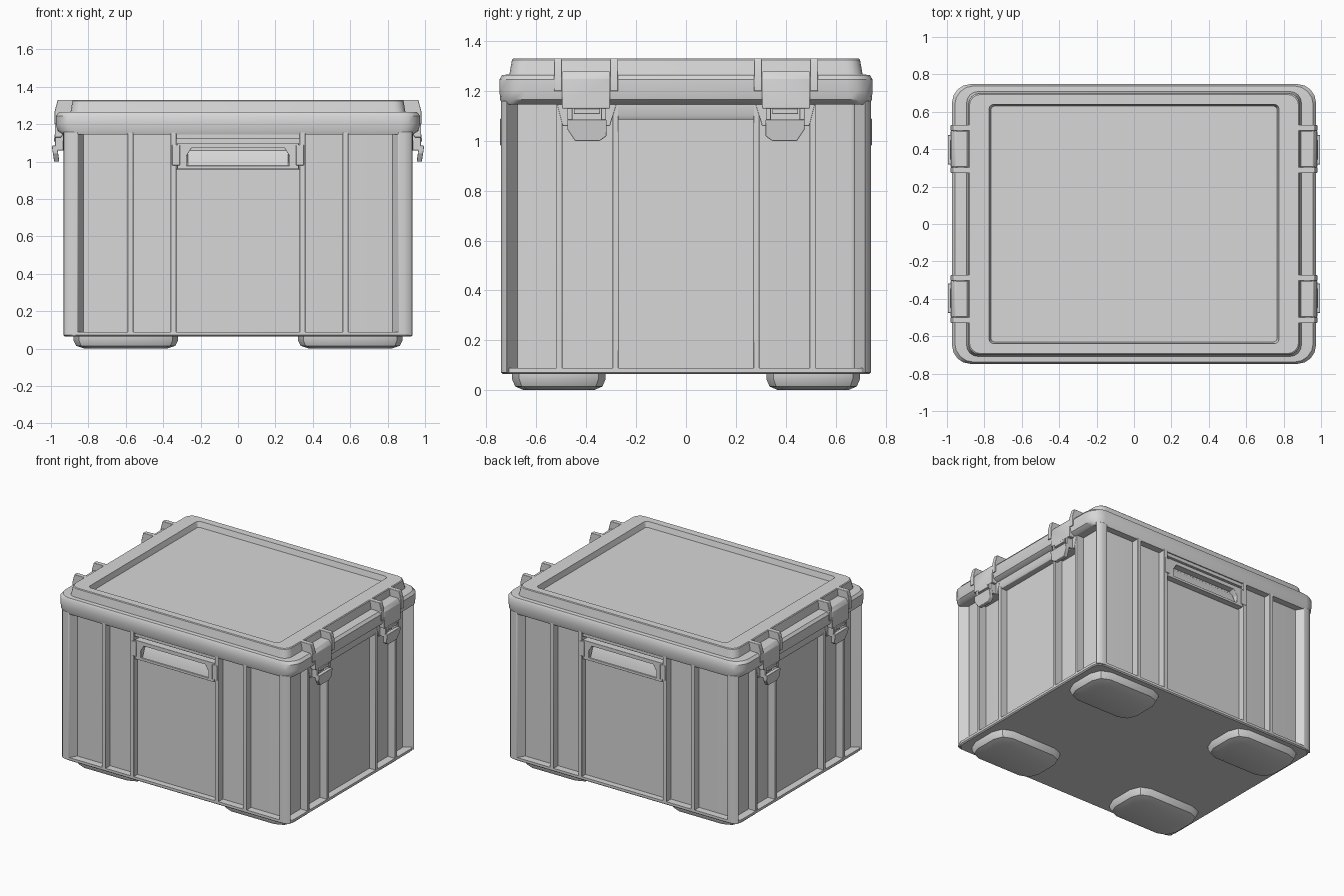
import bpy, bmesh, math
from mathutils import Vector

old = bpy.data.objects.get("Cube")
if old:
    bpy.data.objects.remove(old, do_unlink=True)

grey = bpy.data.materials.new("light_grey_plastic")
grey.use_nodes = True
COLOUR = (0.68, 0.68, 0.68, 1)
grey.diffuse_color = COLOUR
grey.node_tree.nodes["Principled BSDF"].inputs["Base Color"].default_value = COLOUR


def finish(name, bm, bevel=0.0):
    bmesh.ops.recalc_face_normals(bm, faces=bm.faces)
    mesh = bpy.data.meshes.new(name)
    bm.to_mesh(mesh)
    bm.free()
    mesh.materials.append(grey)
    obj = bpy.data.objects.new(name, mesh)
    bpy.context.collection.objects.link(obj)
    if bevel:
        mod = obj.modifiers.new("Soft edges", 'BEVEL')
        mod.width, mod.segments = bevel, 2
    bpy.ops.object.select_all(action='DESELECT')
    bpy.context.view_layer.objects.active = obj
    obj.select_set(True)
    bpy.ops.object.shade_smooth_by_angle(angle=math.radians(35))


def box(name, x, y, z, bevel=0.003):
    bm = bmesh.new()
    bmesh.ops.create_cube(bm, size=1)
    for v in bm.verts:
        for i, (lo, hi) in enumerate((x, y, z)):
            v.co[i] = lo if v.co[i] < 0 else hi
    finish(name, bm, bevel)


def loft(name, rings, steps=4, centre=(0, 0)):
    """Skin rounded rectangles given as half x, half y, corner radius, z."""
    bm = bmesh.new()
    loops = []
    for hx, hy, r, z in rings:
        loop = []
        for q, (sx, sy) in enumerate(((1, 1), (-1, 1), (-1, -1), (1, -1))):
            for k in range(steps + 1):
                a = (q + k / steps) * math.pi / 2
                loop.append(bm.verts.new((centre[0] + sx * (hx - r) + r * math.cos(a),
                                          centre[1] + sy * (hy - r) + r * math.sin(a), z)))
        loops.append(loop)
    n = len(loops[0])
    for a, b in zip(loops, loops[1:]):
        for i in range(n):
            bm.faces.new((a[i], a[(i + 1) % n], b[(i + 1) % n], b[i]))
    bm.faces.new(loops[0])
    bm.faces.new(loops[-1])
    finish(name, bm)


def extrude(name, bm, faces, direction, bevel=0.003):
    new = bmesh.ops.extrude_face_region(bm, geom=faces)["geom"]
    bmesh.ops.translate(bm, vec=Vector(direction),
                        verts=[g for g in new if isinstance(g, bmesh.types.BMVert)])
    finish(name, bm, bevel)


def prism(name, points, direction):
    """Extrude a flat outline along a direction."""
    bm = bmesh.new()
    face = bm.faces.new([bm.verts.new(p) for p in points])
    extrude(name, bm, [face], direction)


def span(s, a, b):
    return tuple(sorted((s * a, s * b)))


# Recessed container walls, bottom flange and lid with rim and sunken top
loft("container_walls", [(0.875, 0.69, 0.03, 0.07), (0.875, 0.69, 0.03, 1.2)])
loft("bottom_flange", [(0.925, 0.734, 0.06, 0.065), (0.933, 0.742, 0.065, 0.072),
                       (0.933, 0.742, 0.065, 0.09)])
loft("lid", [(0.935, 0.738, 0.06, 1.145), (0.965, 0.745, 0.09, 1.165),
             (0.973, 0.748, 0.1, 1.2), (0.973, 0.748, 0.1, 1.245),
             (0.958, 0.738, 0.1, 1.264), (0.895, 0.708, 0.06, 1.266),
             (0.885, 0.698, 0.06, 1.325), (0.88, 0.693, 0.06, 1.33),
             (0.775, 0.64, 0.025, 1.33), (0.765, 0.63, 0.02, 1.29)])

for sx in (-1, 1):
    side = "left" if sx > 0 else "right"
    for sy in (-1, 1):
        tag = side + ("_back" if sy > 0 else "_front")

        # Rounded corner post with sloping flanks
        outline = [(0.82, 0.68), (0.858, 0.742), (0.888, 0.742), (0.916, 0.734),
                   (0.933, 0.718), (0.865, 0.672)]
        prism("corner_post_" + tag, [(sx * x, sy * y, 0.07) for x, y in outline], (0, 0, 1.09))

        # Upright ribs on the long and short walls
        for i, x in enumerate((0.33, 0.56)):
            box(f"wall_rib_{tag}_{i}", span(sx, x, x + 0.03), span(sy, 0.68, 0.742), (0.07, 1.16))
        for i, y in enumerate((0.27, 0.495)):
            box(f"end_rib_{tag}_{i}", span(sx, 0.86, 0.933), span(sy, y, y + 0.025), (0.07, 1.16))

        # Tapered foot
        loft("foot_" + tag, [(0.22, 0.14, 0.08, 0), (0.265, 0.175, 0.09, 0.015),
                             (0.28, 0.188, 0.1, 0.045), (0.28, 0.188, 0.1, 0.07)],
             steps=2, centre=(sx * 0.6, sy * 0.51))

        # Lid fins either side of the latch
        for i, y in enumerate((0.272, 0.497)):
            fin = [(0.87, 1.2), (0.98, 1.2), (0.98, 1.27), (0.964, 1.33), (0.87, 1.33)]
            prism(f"lid_fin_{tag}_{i}", [(sx * x, sy * y, z) for x, z in fin], (0, sy * 0.033, 0))

        # Latch strap over the rim
        strap = [(0.87, 1.25), (0.87, 1.278), (0.958, 1.278), (0.978, 1.25),
                 (0.98, 1.13), (0.945, 1.13)]
        prism("latch_strap_" + tag, [(sx * x, sy * 0.305, z) for x, z in strap], (0, sy * 0.192, 0))
        # Flared mount on the wall
        mount = [(0.275, 1.16), (0.52, 1.16), (0.495, 1.06), (0.305, 1.06)]
        prism("latch_mount_" + tag, [(sx * 0.86, sy * y, z) for y, z in mount], (sx * 0.075, 0, 0))
        # Arms, catch and pull tab with cut lower corners
        for i, y in enumerate((0.32, 0.455)):
            box(f"latch_arm_{tag}_{i}", span(sx, 0.93, 0.978), span(sy, y, y + 0.02), (1.06, 1.15))
        box("latch_catch_" + tag, span(sx, 0.86, 0.985), span(sy, 0.345, 0.45), (1.108, 1.13))
        tab = [(0.318, 1.085), (0.475, 1.085), (0.475, 1.045), (0.445, 1.0), (0.345, 1.0),
               (0.318, 1.02)]
        prism("latch_tab_" + tag, [(sx * (0.955 + 0.15 * (z - 1)), sy * y, z) for y, z in tab],
              (sx * 0.028, 0, 0))

    # Grip ledge under the rim and centre panel at each end
    ledge = [(0.86, 1.085), (0.925, 1.085), (0.933, 1.1), (0.933, 1.155), (0.86, 1.155)]
    prism("end_grip_" + side, [(sx * x, -0.275, z) for x, z in ledge], (0, 0.55, 0))
    box("end_panel_" + side, span(sx, 0.86, 0.882), (-0.272, 0.272), (0.085, 1.09))

for sy in (-1, 1):
    tag = "back" if sy > 0 else "front"
    # Centre panel below the handle
    box("wall_panel_" + tag, (-0.335, 0.335), span(sy, 0.68, 0.698), (0.085, 0.96))

    # Handle frame around a trapezoid opening
    outer = [(0.325, 0.96), (0.325, 1.06), (0.325, 1.1)]
    inner = [(0.275, 0.978), (0.275, 1.03), (0.25, 1.072)]
    bm = bmesh.new()
    loops = []
    for pts in (outer, inner):
        full = pts + [(-x, z) for x, z in reversed(pts)]
        loops.append([bm.verts.new((x, sy * 0.69, z)) for x, z in full])
    a, b = loops
    faces = [bm.faces.new((a[i], a[(i + 1) % 6], b[(i + 1) % 6], b[i])) for i in range(6)]
    extrude("handle_frame_" + tag, bm, faces, (0, sy * 0.05, 0))

    # Sloping hand rest inside the opening
    rest = [(0.68, 0.965), (0.73, 0.965), (0.73, 0.98), (0.695, 1.06), (0.68, 1.06)]
    prism("hand_rest_" + tag, [(-0.27, sy * y, z) for y, z in rest], (0.54, 0, 0))
    # Brackets holding the handle
    for sx in (-1, 1):
        box(f"handle_bracket_{tag}_{'left' if sx > 0 else 'right'}",
            span(sx, 0.31, 0.352), span(sy, 0.68, 0.745), (0.98, 1.09))
    # Stepped lip under the rim
    box("handle_lip_" + tag, (-0.335, 0.335), span(sy, 0.68, 0.73), (1.12, 1.16))
